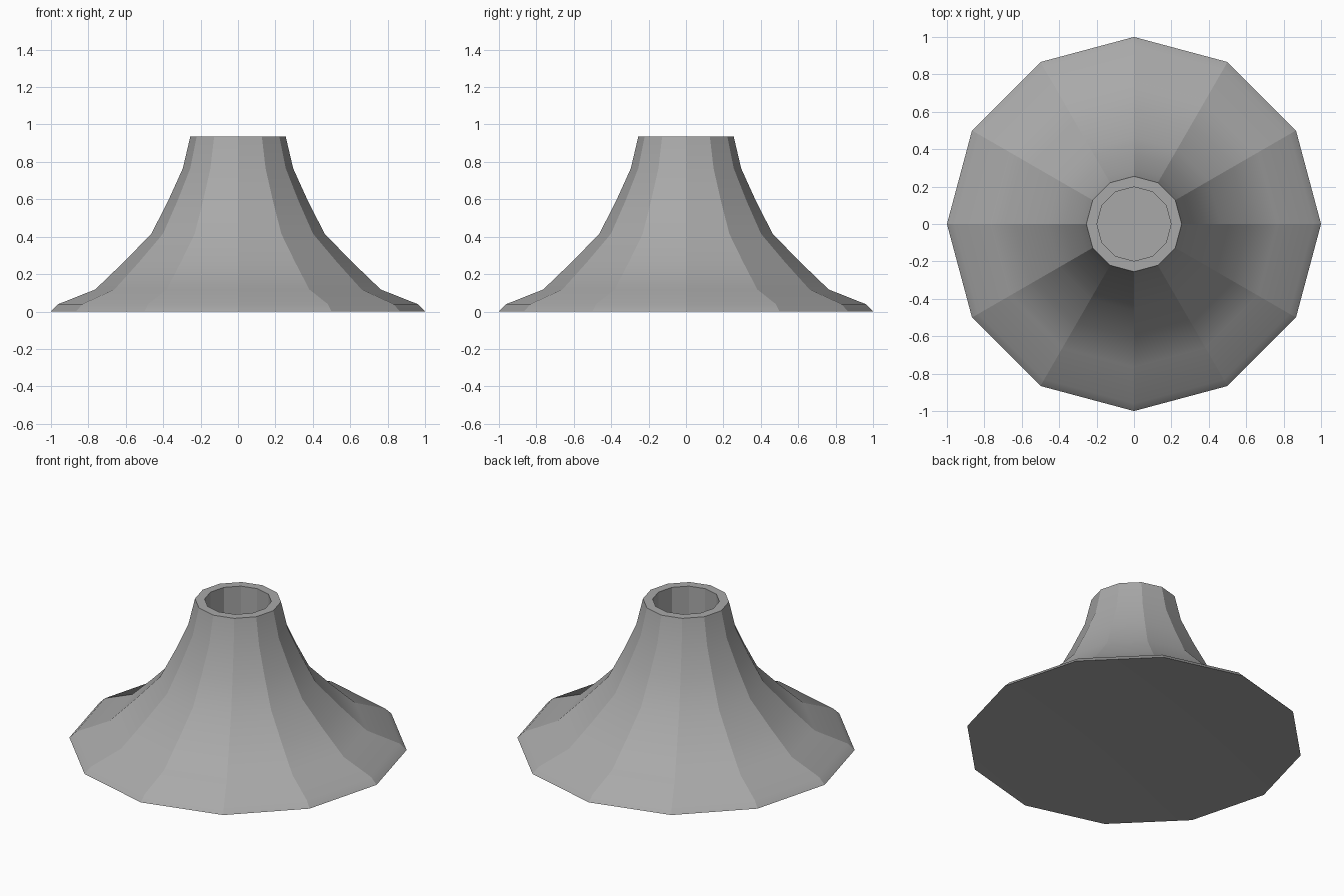
import bpy, bmesh, math

cube = bpy.data.objects.get("Cube")
if cube:
    bpy.data.objects.remove(cube, do_unlink=True)

SIDES = 12
# Flared outer wall, flat rim, straight shaft: (radius, height)
PROFILE = [(1.0, 0.0), (0.96, 0.04), (0.763, 0.118), (0.61, 0.265), (0.463, 0.416),
           (0.372, 0.595), (0.295, 0.765), (0.255, 0.936), (0.198, 0.936), (0.198, 0.24)]
RIM = 7
HOLLOW = 0.05

# Stone colour
stone = bpy.data.materials.new("stone_grey")
stone.use_nodes = True
colour = (0.395, 0.395, 0.395, 1)
stone.diffuse_color = colour
stone.node_tree.nodes["Principled BSDF"].inputs["Base Color"].default_value = colour

# Turn the profile into rings and bridge them
bm = bmesh.new()
rings = []
for radius, height in PROFILE:
    angles = [math.tau * i / SIDES for i in range(SIDES)]
    rings.append([bm.verts.new((radius * math.cos(a), radius * math.sin(a), height))
                  for a in angles])
for r, (low, high) in enumerate(zip(rings, rings[1:])):
    for i in range(SIDES):
        j = (i + 1) % SIDES
        face = bm.faces.new((low[i], low[j], high[j], high[i]))
        face.smooth = r != RIM

# Shaft floor and slightly hollow underside
bm.faces.new(rings[-1])
centre = bm.verts.new((0, 0, HOLLOW))
for i in range(SIDES):
    face = bm.faces.new((rings[0][(i + 1) % SIDES], rings[0][i], centre))
    face.smooth = True

# Crisp rims, and facets that stay crisp around the cone but blend along its slope
for ring in (rings[0], rings[RIM], rings[RIM + 1], rings[-1]):
    for i in range(SIDES):
        bm.edges.get((ring[i], ring[(i + 1) % SIDES])).smooth = False
for low, high in zip(rings, rings[1:]):
    for a, b in zip(low, high):
        bm.edges.get((a, b)).smooth = False

bm.normal_update()
mesh = bpy.data.meshes.new("flared_cone")
bm.to_mesh(mesh)
bm.free()
mesh.materials.append(stone)
cone = bpy.data.objects.new("flared_cone", mesh)
bpy.context.collection.objects.link(cone)
